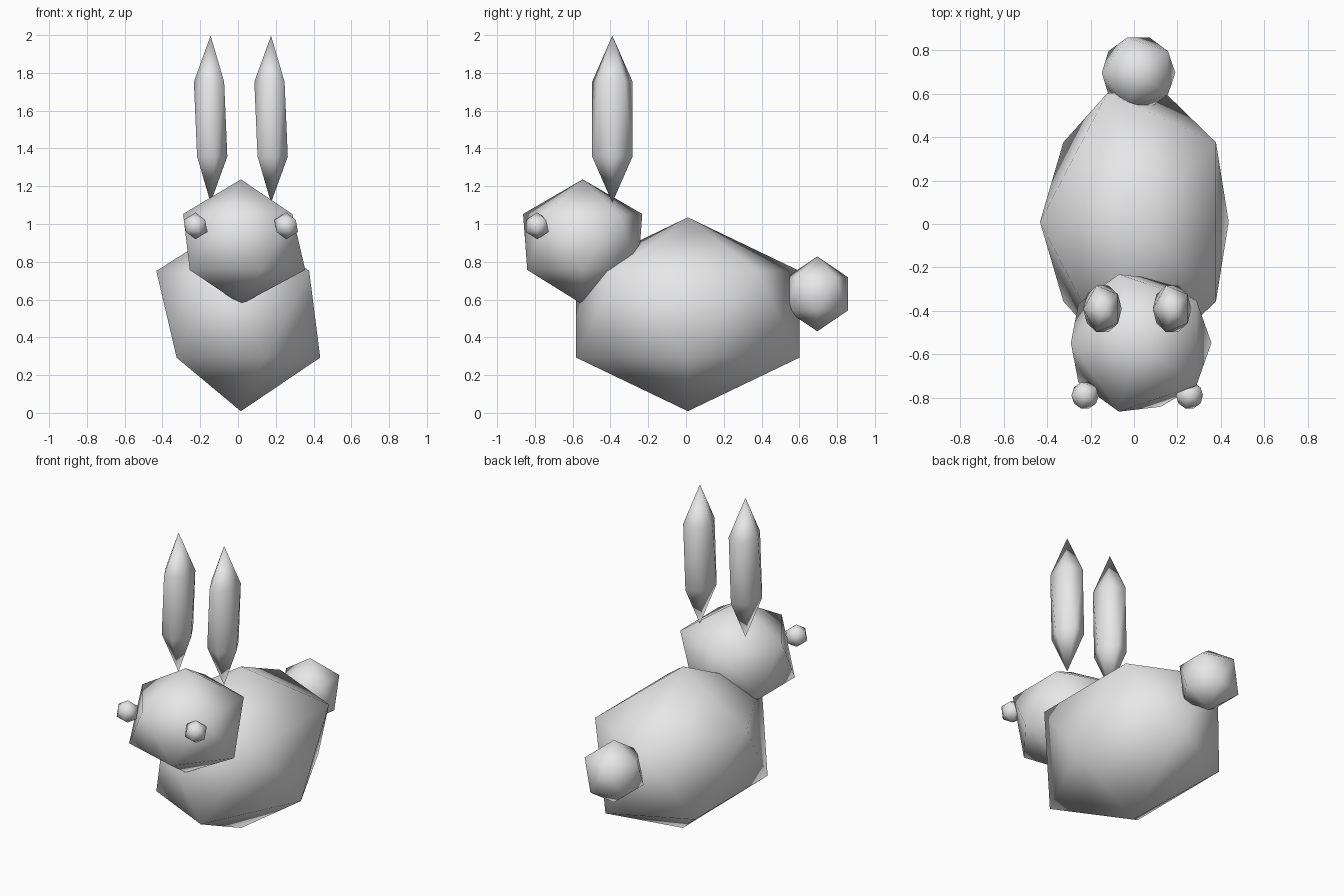
import bpy
import bmesh

cube = bpy.data.objects.get("Cube")
if cube:
    bpy.data.objects.remove(cube, do_unlink=True)

# One plain grey for the whole figure
grey = bpy.data.materials.new("plain_grey")
grey.use_nodes = True
grey.diffuse_color = (0.8, 0.8, 0.8, 1)
grey.node_tree.nodes["Principled BSDF"].inputs["Base Color"].default_value = grey.diffuse_color

MID = 0.015  # x of the figure's middle plane


def blob(name, centre, radius_z, lower, upper):
    """Smooth icosahedron; lower and upper give each ring's x shift, x radius, y radius."""
    bm = bmesh.new()
    bmesh.ops.create_icosphere(bm, subdivisions=1, radius=1)
    for v in bm.verts:
        shift, rx, ry = lower if v.co.z < 0 else upper
        on_ring = abs(v.co.z) < 0.9
        # Half turn about z: the upper ring points to -x
        v.co.x = -v.co.x * rx + (shift if on_ring else 0)
        v.co.y = -v.co.y * ry
        v.co.z *= radius_z
    for f in bm.faces:
        f.smooth = True
    mesh = bpy.data.meshes.new(name)
    bm.to_mesh(mesh)
    bm.free()
    mesh.materials.append(grey)
    obj = bpy.data.objects.new(name, mesh)
    obj.location = centre
    bpy.context.collection.objects.link(obj)
    return obj


# Body, head and tail
blob("body", (MID, 0.01, 0.522), 0.513, (0, 0.47, 0.695), (0, 0.5, 0.695))
blob("head", (MID, -0.547, 0.905), 0.331, (0.003, 0.378, 0.345), (0.014, 0.357, 0.371))
blob("tail", (MID + 0.005, 0.695, 0.63), 0.198, (0, 0.19, 0.19), (0, 0.188, 0.19))

# Ears and eyes, one on each side
ear_ring = (0, 0.099, 0.126)
eye_ring = (0, 0.07, 0.07)
for side, sign in (("left", 1), ("right", -1)):
    blob(side + "_ear", (MID + sign * 0.16, -0.39, 1.555), 0.442, ear_ring, ear_ring)
    blob(side + "_eye", (MID + sign * 0.24, -0.788, 0.99), 0.071, eye_ring, eye_ring)
